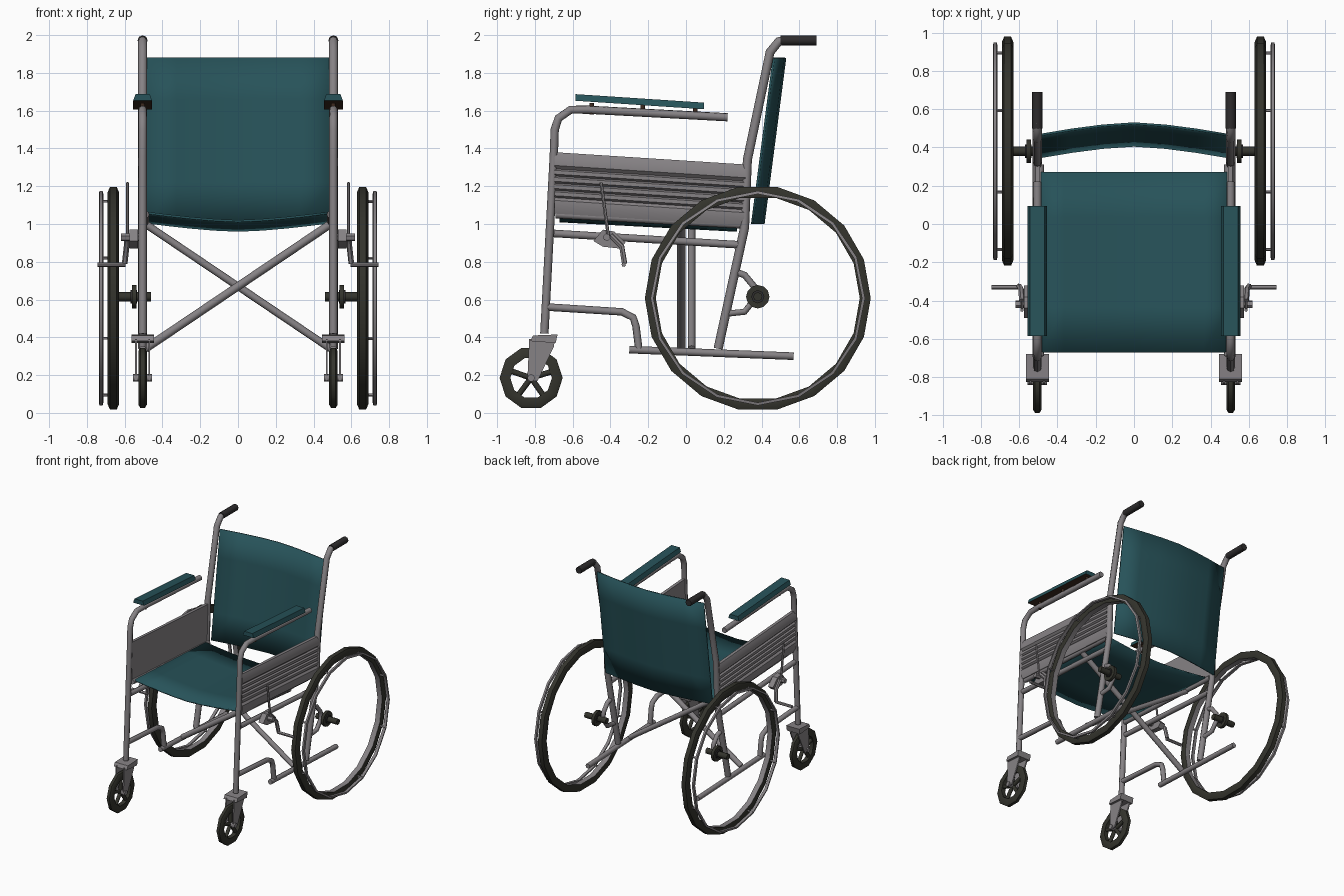
import bpy, bmesh, math
from mathutils import Vector

cube = bpy.data.objects.get("Cube")
if cube:
    bpy.data.objects.remove(cube)


def material(name, r, g, b):
    m = bpy.data.materials.new(name)
    m.use_nodes = True
    m.diffuse_color = (r, g, b, 1)
    m.node_tree.nodes["Principled BSDF"].inputs["Base Color"].default_value = (r, g, b, 1)
    return m


STEEL = material("brushed steel", .24, .225, .235)
TEAL = material("teal vinyl", .02, .085, .1)
RUBBER = material("tyre rubber", .034, .034, .026)
BLACK = material("black grip", .027, .025, .026)
BROWN = material("brown pad base", .05, .025, .015)


def finish(name, bm, mats, angle=40):
    bmesh.ops.recalc_face_normals(bm, faces=bm.faces)
    mesh = bpy.data.meshes.new(name)
    bm.to_mesh(mesh)
    bm.free()
    ob = bpy.data.objects.new(name, mesh)
    bpy.context.collection.objects.link(ob)
    for m in mats:
        mesh.materials.append(m)
    bpy.ops.object.select_all(action='DESELECT')
    ob.select_set(True)
    bpy.context.view_layer.objects.active = ob
    bpy.ops.object.shade_smooth_by_angle(angle=math.radians(angle))
    return ob


def tube(name, points, radius, mat=STEEL, sides=8):
    """Sweep a round section along a path, mitred at the corners."""
    pts = [Vector(p) for p in points]
    bm = bmesh.new()
    rings = []
    ref = None
    for i, p in enumerate(pts):
        a = (p - pts[i - 1]).normalized() if i else (pts[1] - p).normalized()
        b = (pts[i + 1] - p).normalized() if i < len(pts) - 1 else a
        t = (a + b).normalized()
        if ref is None:
            ref = t.orthogonal()
        u = (ref - t * ref.dot(t)).normalized()
        ref, v = u, t.cross(u)
        rings.append([bm.verts.new(p + radius * (u * math.cos(k * math.tau / sides) +
                      v * math.sin(k * math.tau / sides))) for k in range(sides)])
    for r, s in zip(rings, rings[1:]):
        for k in range(sides):
            j = (k + 1) % sides
            bm.faces.new((r[k], r[j], s[j], s[k]))
    bm.faces.new(rings[0])
    bm.faces.new(rings[-1])
    return finish(name, bm, [mat], 50)


def ring(name, profile, centre, mats, sides, inner_faces=()):
    """Revolve a closed (x, radius) profile about an axle along x."""
    bm = bmesh.new()
    cx, cy, cz = centre
    loops = []
    for k in range(sides):
        a = math.tau * k / sides
        loops.append([bm.verts.new((cx + x, cy + r * math.cos(a), cz + r * math.sin(a)))
                      for x, r in profile])
    n = len(profile)
    for k in range(sides):
        r, s = loops[k], loops[(k + 1) % sides]
        for i in range(n):
            f = bm.faces.new((r[i], r[(i + 1) % n], s[(i + 1) % n], s[i]))
            f.material_index = 1 if i in inner_faces else 0
    return finish(name, bm, mats, 45)


def plate(name, outline, x0, x1, mat=STEEL):
    """Extrude a (y, z) outline from x0 to x1."""
    bm = bmesh.new()
    face = bm.faces.new([bm.verts.new((x0, y, z)) for y, z in outline])
    out = bmesh.ops.extrude_face_region(bm, geom=[face])
    for v in out["geom"]:
        if isinstance(v, bmesh.types.BMVert):
            v.co.x = x1
    return finish(name, bm, [mat], 30)


def sheet(name, func, nu, nv, thickness):
    """Fabric sheet from func(u, v), with u in -1..1 and v in 0..1."""
    bm = bmesh.new()
    g = [[bm.verts.new(func(2 * i / nu - 1, j / nv)) for i in range(nu + 1)] for j in range(nv + 1)]
    for j in range(nv):
        for i in range(nu):
            bm.faces.new((g[j][i], g[j][i + 1], g[j + 1][i + 1], g[j + 1][i]))
    ob = finish(name, bm, [TEAL], 50)
    mod = ob.modifiers.new("thickness", 'SOLIDIFY')
    mod.thickness = thickness
    mod.offset = 0


# Fabric seat and backrest, both sagging in the middle
def sag(u):
    return 1 - abs(u) ** 1.5


sheet("seat", lambda u, v: (.49 * u, -.67 + .94 * v, 1.06 - .05 * v - .045 * sag(u)), 8, 4, .012)
sheet("backrest", lambda u, v: (.49 * u, .35 + .115 * v + .06 * sag(u), 1.0 + .88 * v), 6, 4, .012)

# Folding cross braces
tube("cross_brace_front", [(-.49, -.025, .34), (.49, -.025, 1.0)], .022)
tube("cross_brace_back", [(.49, .03, .34), (-.49, .03, 1.0)], .02)

for side, s in (("left", 1), ("right", -1)):
    X = .505 * s

    def path(name, yz, radius, x=X, mat=STEEL):
        return tube(side + "_" + name, [(x, y, z) for y, z in yz], radius, mat)

    # Tubular side frame
    path("front_post_and_arm", [(-.75, .42), (-.70, 1.36), (-.695, 1.5), (-.675, 1.56),
                                (-.61, 1.605), (-.52, 1.605), (.22, 1.565)], .022)
    path("back_post", [(.17, .34), (.31, .98), (.325, 1.34), (.445, 1.91), (.49, 1.965),
                       (.53, 1.975)], .024)
    path("push_grip", [(.5, 1.972), (.69, 1.972)], .027, mat=BLACK)
    path("middle_rail", [(-.70, .95), (.28, .89)], .02)
    path("seat_rail", [(-.69, 1.05), (.31, .995)], .02, .49 * s)
    path("step_rail", [(-.73, .56), (-.34, .535), (-.28, .505), (-.265, .46), (-.25, .34)], .02)
    path("bottom_rail", [(-.30, .335), (.57, .3)], .02)

    # Skirt panel, ribbed on the outside
    profile = [(.49, 0), (.515, 0), (.528, .04), (.528, .07), (.513, .085)]
    for k in range(4):
        z = .095 + k * .038
        profile += [(.526, z), (.526, z + .02), (.513, z + .028)]
    profile += [(.53, .255), (.53, .29), (.515, .325), (.49, .325)]
    bm = bmesh.new()
    ends = [[bm.verts.new((x * s, y, z + base)) for x, z in profile]
            for y, base in ((-.695, 1.055), (.315, .99))]
    n = len(profile)
    for i in range(n):
        j = (i + 1) % n
        bm.faces.new((ends[0][i], ends[0][j], ends[1][j], ends[1][i]))
    for e in ends:
        bm.faces.new(e)
    finish(side + "_skirt_panel", bm, [STEEL], 30)

    # Arm pad with a brown base, on three short studs
    bm = bmesh.new()
    bmesh.ops.create_cube(bm, size=1)
    for v in bm.verts:
        top = v.co.z > 0
        v.co = (X + v.co.x * (.075 if top else .1), -.245 + v.co.y * .68,
                (1.66 if top else 1.625) - .045 * v.co.y + .005)
    bmesh.ops.recalc_face_normals(bm, faces=bm.faces)
    for f in bm.faces:
        f.material_index = 1 if f.normal.z < -.8 else 0
    finish(side + "_arm_pad", bm, [TEAL, BROWN], 20)
    for k, y in enumerate((-.5, -.23, .05)):
        path(f"pad_stud_{k + 1}", [(y, 1.58), (y, 1.64)], .012, mat=BROWN)

    # Drive wheel: tyre with steel inner rim, hand rim and its stand-offs
    hub = (.66 * s, .38, .607)
    ring(side + "_drive_tyre", [(-.03, .57), (-.018, .598), (.018, .598), (.03, .57),
                                (.022, .54), (-.022, .54)], hub, [RUBBER, STEEL], 18, (4,))
    ring(side + "_hand_rim", [(-.012, .552), (-.008, .568), (.008, .568), (.012, .552)],
         (.725 * s, .38, .607), [STEEL], 16)
    for k in range(8):
        a = math.tau * (k + .5) / 8
        y, z = .38 + .555 * math.cos(a), .607 + .555 * math.sin(a)
        tube(f"{side}_rim_standoff_{k + 1}", [(.68 * s, y, z), (.728 * s, y, z)], .008, sides=5)

    # Axle with hub and the bent bracket that holds it
    tube(side + "_axle", [(.46 * s, .38, .615), (.655 * s, .38, .615)], .024, RUBBER)
    ring(side + "_hub", [(-.012, .03), (-.012, .062), (.012, .062), (.012, .03)],
         (.55 * s, .38, .615), [RUBBER], 12)
    tube(side + "_hub_cap", [(.535 * s, .38, .615), (.57 * s, .38, .615)], .035, BLACK)
    path("axle_bracket", [(.25, .75), (.31, .73), (.36, .67), (.37, .61), (.31, .535),
                          (.21, .525)], .018)

    # Caster: open spoked wheel, fork and swivel plate
    cy, cz = -.82, .185
    ring(side + "_caster_tyre", [(-.022, .15), (-.012, .167), (.012, .167), (.022, .15),
                                 (.018, .11), (-.018, .11)], (X, cy, cz), [RUBBER], 10)
    for k in range(5):
        a = math.tau * k / 5 + .3
        path(f"caster_spoke_{k + 1}", [(cy, cz), (cy + .12 * math.cos(a), cz + .12 * math.sin(a))],
             .015, mat=RUBBER)
    tube(side + "_caster_axle", [(X - .05, cy, cz), (X + .05, cy, cz)], .02)
    for d in (-1, 1):
        plate(f"{side}_fork_{'outer' if d == s else 'inner'}",
              [(-.83, .39), (-.69, .41), (-.70, .35), (-.785, .17), (-.84, .17)],
              X + d * .03, X + d * .04)
    plate(side + "_fork_crown", [(-.825, .38), (-.81, .41), (-.68, .415), (-.69, .37)],
          X - .06, X + .06)

    # Brake: clamp, lever, push bar and handle
    plate(side + "_brake_clamp", [(-.49, .91), (-.44, .97), (-.38, .96), (-.32, .90),
                                  (-.35, .87), (-.44, .88)], .53 * s, .575 * s)
    tube(side + "_brake_lever", [(.585 * s, -.45, 1.22), (.585 * s, -.41, .93)], .009, sides=6)
    tube(side + "_brake_arm", [(.585 * s, -.40, .94), (.59 * s, -.34, .88),
                               (.6 * s, -.325, .79)], .015, sides=6)
    tube(side + "_brake_bar", [(.595 * s, -.33, .785), (.745 * s, -.33, .785)], .012, sides=6)
    tube(side + "_brake_pivot", [(.50 * s, -.42, .93), (.62 * s, -.42, .93)], .02, sides=6)
